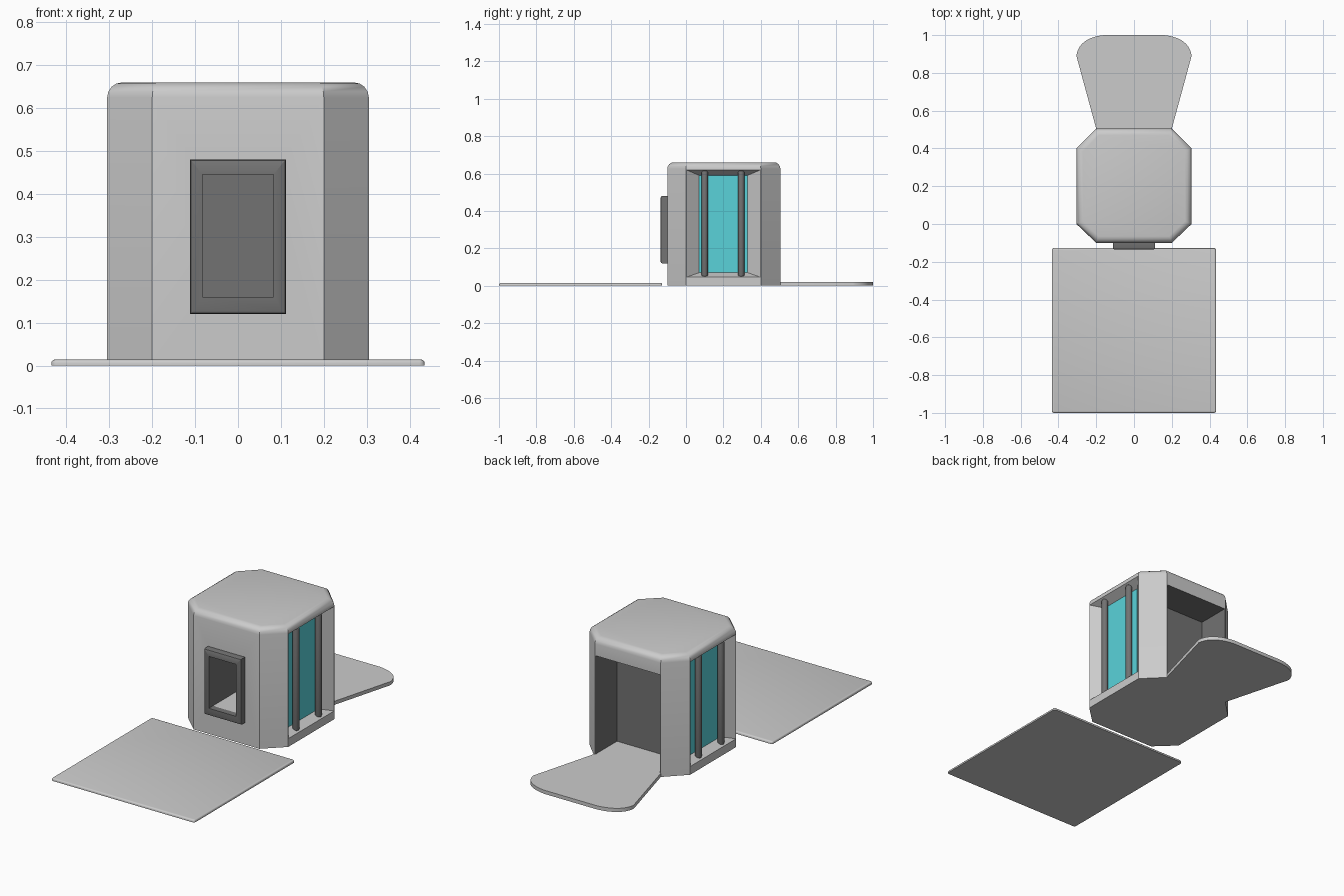
import bpy, bmesh, math
from mathutils import Matrix

if "Cube" in bpy.data.objects:
    bpy.data.objects.remove(bpy.data.objects["Cube"])


def material(name, rgb):
    m = bpy.data.materials.new(name)
    m.diffuse_color = (*rgb, 1)
    m.use_nodes = True
    m.node_tree.nodes["Principled BSDF"].inputs["Base Color"].default_value = m.diffuse_color
    return m


GREY = material("grey", (0.8, 0.8, 0.8))
DARK = material("dark_grey", (0.17, 0.17, 0.17))
TEAL = material("teal_glass", (0.1, 0.65, 0.7))


def finish(name, bm, mats=(GREY,), angle=30):
    bmesh.ops.recalc_face_normals(bm, faces=bm.faces)
    me = bpy.data.meshes.new(name)
    bm.to_mesh(me)
    bm.free()
    ob = bpy.data.objects.new(name, me)
    bpy.context.collection.objects.link(ob)
    for m in mats:
        me.materials.append(m)
    smooth(ob, angle)
    return ob


def smooth(ob, angle):
    bpy.ops.object.select_all(action='DESELECT')
    ob.select_set(True)
    bpy.context.view_layer.objects.active = ob
    bpy.ops.object.shade_smooth_by_angle(angle=math.radians(angle))


def loft(lower, upper):
    """Closed solid between two matching rings of 3D points."""
    bm = bmesh.new()
    a = [bm.verts.new(p) for p in lower]
    b = [bm.verts.new(p) for p in upper]
    n = len(a)
    bm.faces.new(a[::-1])
    bm.faces.new(b)
    for i in range(n):
        bm.faces.new((a[i], a[(i + 1) % n], b[(i + 1) % n], b[i]))
    bmesh.ops.recalc_face_normals(bm, faces=bm.faces)
    return bm


def prism(outline, z0, z1):
    return loft([(x, y, z0) for x, y in outline], [(x, y, z1) for x, y in outline])


def box(x0, x1, y0, y1, z0, z1):
    return prism([(x0, y0), (x1, y0), (x1, y1), (x0, y1)], z0, z1)


def bevel(bm, edges, offset, segments):
    bmesh.ops.bevel(bm, geom=edges, offset=offset, segments=segments,
                    profile=0.5, affect='EDGES', clamp_overlap=True)


def top_edges(bm, z):
    return [e for e in bm.edges if all(abs(v.co.z - z) < 1e-5 for v in e.verts)]


def cut(ob, bm, mats=(GREY,), angle=30):
    """Subtract a solid, keeping the cutter's materials on the new walls."""
    if len(mats) > 1:
        bm.normal_update()
        for f in bm.faces:
            f.material_index = 0 if f.normal.z < -0.9 else 1
    c = finish("cutter", bm, mats)
    c.hide_render = True
    mod = ob.modifiers.new("cut", 'BOOLEAN')
    mod.operation, mod.solver, mod.object = 'DIFFERENCE', 'EXACT', c
    mod.material_mode = 'TRANSFER'
    bpy.context.view_layer.objects.active = ob
    bpy.ops.object.modifier_apply(modifier=mod.name)
    bpy.data.objects.remove(c)
    smooth(ob, angle)


# cabin shell: chamfered square with a rounded roof edge
outline = [(-0.2, -0.1), (0.2, -0.1), (0.305, 0), (0.305, 0.4),
           (0.2, 0.505), (-0.2, 0.505), (-0.305, 0.4), (-0.305, 0)]
bm = prism(outline, 0, 0.66)
bevel(bm, top_edges(bm, 0.66), 0.035, 4)
shell = finish("cabin_shell", bm)

# tapered side recesses
def side_ring(x, y0, y1, z0, z1):
    return [(x, y0, z0), (x, y1, z0), (x, y1, z1), (x, y0, z1)]

for s in (1, -1):
    # the recess flares linearly from depth x=0.253 out past the wall
    bm = loft(side_ring(s * 0.253, 0.07, 0.33, 0.07, 0.59),
              side_ring(s * 0.306, 0.0005, 0.3995, 0.045, 0.62))
    cut(shell, bm, (GREY,), 50)

# rear doorway and front window niche
cut(shell, box(-0.195, 0.195, 0.32, 0.6, 0.02, 0.56), (GREY, DARK), 50)
cut(shell, box(-0.083, 0.083, -0.2, 0.2, 0.16, 0.445), (GREY, DARK), 50)

# front window frame
bm = box(-0.112, 0.112, -0.135, -0.097, 0.12, 0.48)
bevel(bm, [e for e in bm.edges if all(v.co.y < -0.13 for v in e.verts)], 0.008, 2)
frame = finish("front_window_frame", bm, (DARK,))
cut(frame, box(-0.083, 0.083, -0.2, 0, 0.16, 0.445), (DARK,))

# side glass panes and upright bars
for s, side in ((1, "right"), (-1, "left")):
    x0, x1 = sorted((s * 0.245, s * 0.257))
    finish(side + "_glass", box(x0, x1, 0.07, 0.33, 0.07, 0.59), (TEAL,))
    for y, end in ((0.1, "front"), (0.295, "rear")):
        bm = bmesh.new()
        bmesh.ops.create_cone(bm, cap_ends=True, segments=20, radius1=0.017,
                              radius2=0.017, depth=0.57,
                              matrix=Matrix.Translation((s * 0.282, y, 0.332)))
        rims = [e for e in bm.edges if abs(e.verts[0].co.z - e.verts[1].co.z) < 1e-5]
        bevel(bm, rims, 0.01, 3)
        finish(f"{side}_{end}_bar", bm, (DARK,))

# front floor plate
bm = box(-0.435, 0.435, -1.0, -0.127, 0, 0.014)
bevel(bm, [e for e in bm.edges if abs(e.verts[0].co.z - e.verts[1].co.z) > 0.01], 0.012, 3)
bevel(bm, top_edges(bm, 0.014), 0.008, 3)
finish("front_floor_plate", bm)

# rear ramp: flared tongue with rounded far corners
p0, p1, p2 = (0.305, 0.89), (0.292, 0.985), (0.16, 1.0)
half = [(0.2, 0.504)]
for i in range(11):
    t = i / 10
    half.append(tuple((1 - t) ** 2 * a + 2 * t * (1 - t) * b + t * t * c
                      for a, b, c in zip(p0, p1, p2)))
ramp = half + [(-x, y) for x, y in reversed(half)]
finish("rear_ramp", prism(ramp, 0, 0.02))
